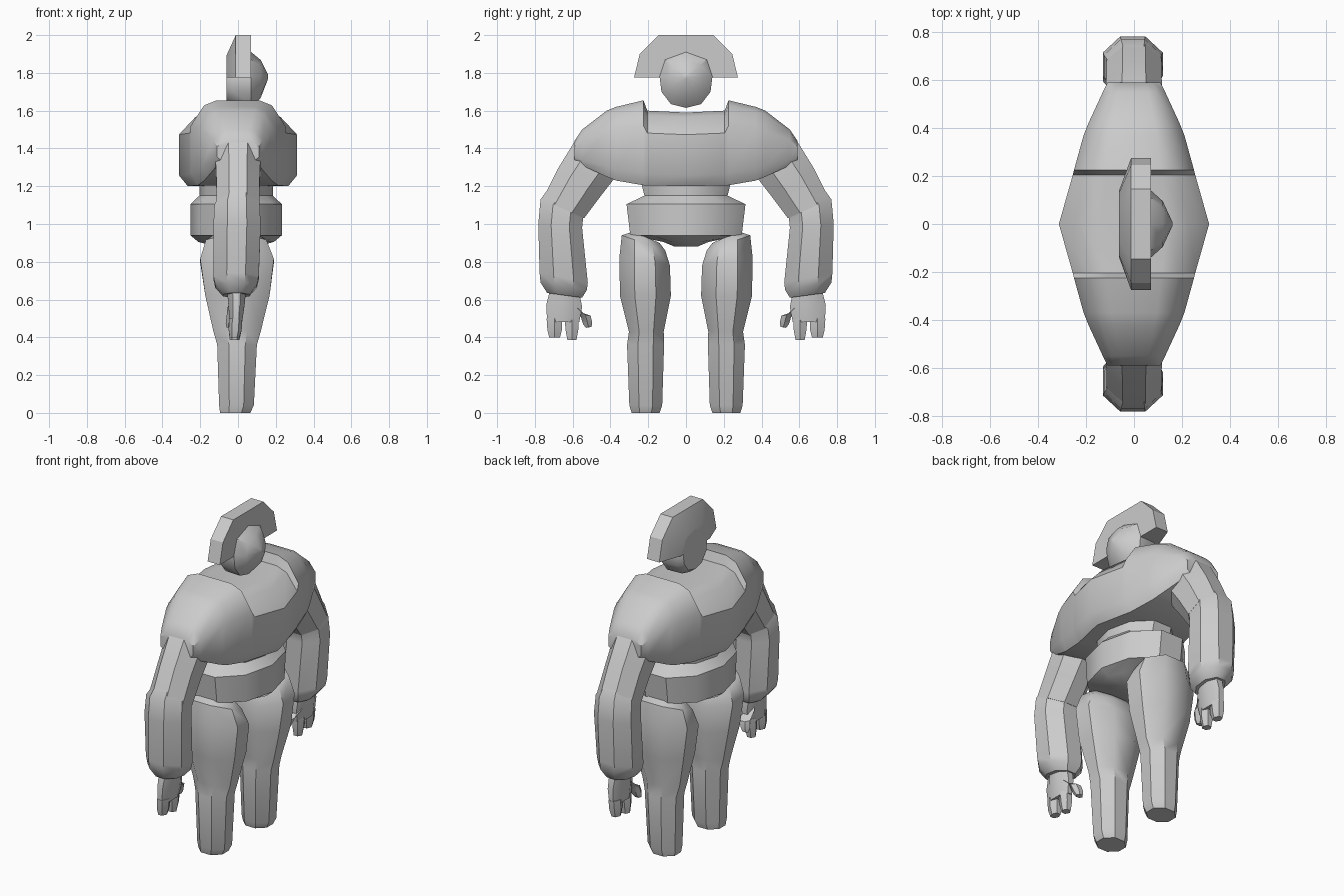
import bpy, bmesh, math
from math import cos, sin, pi

if "Cube" in bpy.data.objects:
    bpy.data.objects.remove(bpy.data.objects["Cube"])


def ring(p, q, hx, xc=0.0, n=8):
    """Oval ring spanning p to q in the y-z plane, hx deep along x."""
    k = 1 / cos(pi / n)
    out = []
    for i in range(n):
        a = pi / n + 2 * pi * i / n
        c, s = cos(a) * k, sin(a) * k
        out.append((xc + hx * s,
                    (p[0] + q[0]) / 2 + c * (q[0] - p[0]) / 2,
                    (p[1] + q[1]) / 2 + c * (q[1] - p[1]) / 2))
    return out


def loft(name, rings, side=1, angle=38):
    bm = bmesh.new()
    rows = [[bm.verts.new((x, y * side, z)) for x, y, z in r] for r in rings]
    n = len(rows[0])
    for a, b in zip(rows, rows[1:]):
        for i in range(n):
            j = (i + 1) % n
            bm.faces.new((a[i], a[j], b[j], b[i]))
    bm.faces.new(rows[0])
    bm.faces.new(rows[-1])
    bmesh.ops.remove_doubles(bm, verts=bm.verts[:], dist=0.0005)
    bmesh.ops.recalc_face_normals(bm, faces=bm.faces[:])
    me = bpy.data.meshes.new(name)
    bm.to_mesh(me)
    bm.free()
    ob = bpy.data.objects.new(name, me)
    bpy.context.collection.objects.link(ob)
    bpy.ops.object.select_all(action='DESELECT')
    ob.select_set(True)
    bpy.context.view_layer.objects.active = ob
    bpy.ops.object.shade_smooth_by_angle(angle=math.radians(angle))
    return ob


# Torso: cross-sections swept across the shoulders, with a sunken collar
half = [(.85, 0), (1, .15), (1, .7), (.72, .94), (.45, 1)]
unit = half + [(-u, v) for u, v in reversed(half)]
secs = [(0, .313, 1.2, 1.59), (.205, .255, 1.205, 1.6), (.225, .25, 1.205, 1.655),
        (.37, .21, 1.23, 1.62), (.42, .19, 1.25, 1.6), (.55, .13, 1.31, 1.5),
        (.59, .11, 1.34, 1.44)]
secs = [(-y, w, b, t) for y, w, b, t in reversed(secs[1:])] + secs
loft("torso", [[(u * w, y, b + v * (t - b)) for u, v in unit] for y, w, b, t in secs])


# Waist and pelvis
def level(z, hy, hx, xc=-.01):
    return ring((-hy, z), (hy, z), hx, xc, 10)


loft("pelvis", [level(1.23, .24, .185), level(1.15, .22, .185), level(1.105, .315, .23),
                level(.94, .295, .23), level(.905, .12, .19), level(.88, .06, .1)])

# Head: rounded skull with a pointed face
outline = [(0, 1.615), (.08, 1.635), (.13, 1.70), (.14, 1.78), (.11, 1.87), (0, 1.91)]
outline += [(-y, z) for y, z in reversed(outline[1:-1])]


def face_slice(x, s, zc=1.78):
    return [(x, y * s, zc + (z - zc) * s) for y, z in outline]


loft("head", [face_slice(-.062, .82), face_slice(-.03, .98), face_slice(.07, 1),
              face_slice(.12, .68), face_slice(.16, .06)])

# Helmet crest: flat fan plate, chamfered at the back
fan = [(.14, 1.775), (.275, 1.775), (.245, 1.9), (.145, 2.0)]
fan += [(-y, z) for y, z in reversed(fan)]
back = [(.11, 1.775), (.14, 1.775), (.13, 1.84), (.07, 1.89)]
back += [(-y, z) for y, z in reversed(back)]
loft("crest", [[(x, y, z) for y, z in pts]
               for x, pts in ((-.062, back), (-.012, fan), (.07, fan))], angle=25)

for tag, s in (("left", 1), ("right", -1)):
    # Leg
    loft(tag + "_leg", [ring((.14, .9), (.28, .96), .12, -.01),
                        ring((.11, .86), (.34, .94), .16, -.01),
                        ring((.085, .78), (.352, .83), .195, -.005),
                        ring((.08, .62), (.35, .62), .17, -.003),
                        ring((.118, .43), (.302, .43), .125, -.005),
                        ring((.116, .36), (.312, .36), .105, -.005),
                        ring((.126, .04), (.30, .04), .092, -.008),
                        ring((.14, 0), (.288, 0), .08, -.015)], s)
    # Upper arm
    loft(tag + "_upper_arm", [ring((.34, 1.30), (.54, 1.5), .11),
                              ring((.38, 1.24), (.60, 1.42), .12),
                              ring((.45, 1.15), (.68, 1.29), .115),
                              ring((.54, 1.03), (.76, 1.13), .115)], s)
    # Forearm with a turned-in cuff
    loft(tag + "_forearm", [ring((.52, 1.08), (.72, 1.2), .095),
                            ring((.545, 1.03), (.77, 1.13), .12, -.005),
                            ring((.55, .98), (.782, 1.0), .125, -.005),
                            ring((.52, .69), (.775, .74), .12, -.01),
                            ring((.525, .65), (.77, .69), .11, -.01),
                            ring((.55, .61), (.735, .635), .07, -.01)], s)
    # Palm, two fingers and thumb
    loft(tag + "_palm", [ring((.565, .64), (.72, .65), .05, -.008),
                         ring((.55, .56), (.74, .57), .042, -.008),
                         ring((.565, .48), (.735, .48), .034, -.012)], s)
    for name, a, b, z in (("outer", .655, .738, .40), ("inner", .568, .642, .385)):
        loft(tag + "_" + name + "_finger", [ring((a, .5), (b, .5), .03, -.012, 6),
                                            ring((a + .002, .44), (b - .004, .44), .03, -.015, 6),
                                            ring((a + .012, z), (b - .014, z), .022, -.018, 6)], s)
    loft(tag + "_thumb", [ring((.55, .53), (.61, .59), .035, -.015, 6),
                          ring((.505, .515), (.56, .52), .03, -.025, 6),
                          ring((.497, .48), (.545, .47), .026, -.035, 6),
                          ring((.50, .455), (.53, .45), .018, -.04, 6)], s)
